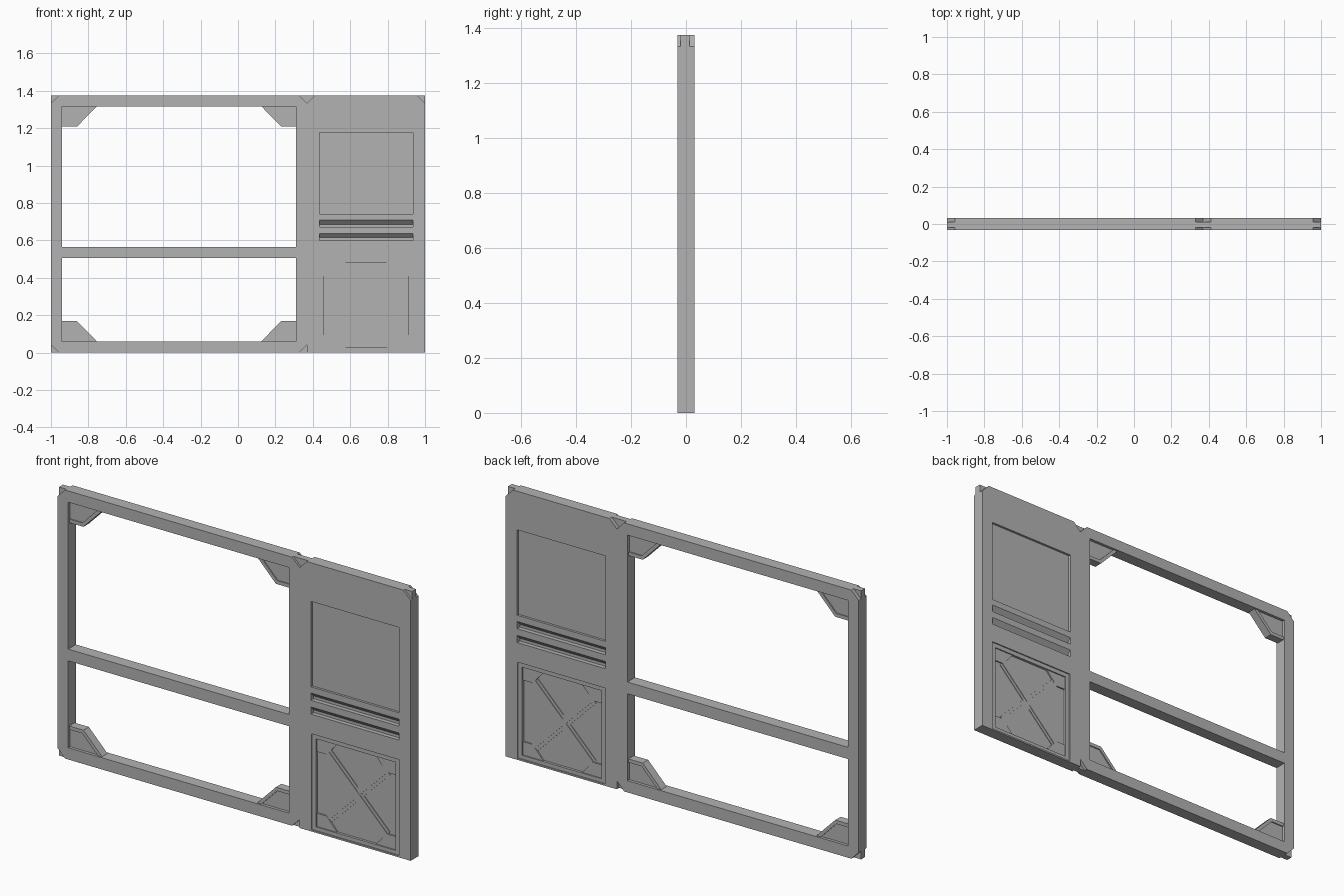
import bpy, bmesh, math

if "Cube" in bpy.data.objects:
    bpy.data.objects.remove(bpy.data.objects["Cube"])

T = 0.031          # half thickness
H = 1.375          # height

steel = bpy.data.materials.new("grey_steel")
steel.diffuse_color = (0.45, 0.45, 0.45, 1)
steel.use_nodes = True
steel.node_tree.nodes["Principled BSDF"].inputs["Base Color"].default_value = steel.diffuse_color


def extrude(name, pts, d0, d1, axis="y"):
    """Extrude an outline: (x, z) points along y, or (y, z) points along x."""
    bm = bmesh.new()
    put = (lambda p, d: (p[0], d, p[1])) if axis == "y" else (lambda p, d: (d, p[0], p[1]))
    a = [bm.verts.new(put(p, d0)) for p in pts]
    b = [bm.verts.new(put(p, d1)) for p in pts]
    bm.faces.new(a)
    bm.faces.new(b[::-1])
    n = len(pts)
    for i in range(n):
        bm.faces.new((a[i], b[i], b[(i + 1) % n], a[(i + 1) % n]))
    bmesh.ops.recalc_face_normals(bm, faces=bm.faces[:])
    me = bpy.data.meshes.new(name)
    bm.to_mesh(me)
    bm.free()
    me.materials.append(steel)
    ob = bpy.data.objects.new(name, me)
    bpy.context.collection.objects.link(ob)
    return ob


def rect(x0, x1, z0, z1):
    return [(x0, z0), (x1, z0), (x1, z1), (x0, z1)]


def cut(body, cutter):
    mod = body.modifiers.new("cut", "BOOLEAN")
    mod.operation, mod.solver, mod.object = "DIFFERENCE", "EXACT", cutter
    dg = bpy.context.evaluated_depsgraph_get()
    me = bpy.data.meshes.new_from_object(body.evaluated_get(dg))
    body.modifiers.clear()
    body.data = me
    bpy.data.objects.remove(cutter)


def both_sides(body, pts, depth_front, depth_back=None):
    """Sink an outline into the front and the back of the wall."""
    db = depth_back or depth_front
    cut(body, extrude("cutter", pts, -T - 0.05, -T + depth_front))
    cut(body, extrude("cutter", pts, T - db, T + 0.05))


# Wall slab with two open window bays
wall = extrude("wall_frame", rect(-1, 1, 0, H), -T, T)
for z0, z1 in ((0.06, 0.505), (0.565, 1.317)):
    cut(wall, extrude("cutter", rect(-0.94, 0.31, z0, z1), -0.1, 0.1))

# Upper inset panel, then the lower stepped inset
both_sides(wall, rect(0.435, 0.935, 0.74, 1.177), 0.012)
both_sides(wall, rect(0.437, 0.933, 0.008, 0.5), 0.006)
both_sides(wall, rect(0.46, 0.91, 0.027, 0.478), 0.019)

# Vent slots with a sloping ceiling
for z in (0.60, 0.671):
    for s in (-1, 1):
        prof = [(s * 0.06, z), (s * 0.009, z), (s * 0.009, z + 0.014),
                (s * T, z + 0.037), (s * 0.06, z + 0.037)]
        cut(wall, extrude("cutter", prof, 0.435, 0.935, "x"))

# Small triangular notches along the top and bottom edges
c, e = 0.042, 0.05
notches = [
    [(-1 - e, H - c - e), (-1 + c + e, H + e), (-1 - e, H + e)],
    [(1 + e, H - c - e), (1 + e, H + e), (1 - c - e, H + e)],
    [(0.37, H - c), (0.37 + c + e, H + e), (0.37 - c - e, H + e)],
    [(-1 - e, c + e), (-1 - e, -e), (-1 + c + e, -e)],
    [(0.37, c), (0.37 - c - e, -e), (0.37, -e)],
]
for n in notches:
    both_sides(wall, n, 0.011, 0.019)


def gusset(name, x, z, sx, sz, pts, half):
    return extrude(name, [(x + sx * u, z + sz * v) for u, v in pts], -half, half)


# Corner gussets in the window bays, with a raised rim
rim = [(-0.01, -0.01), (0.195, -0.01), (0.08, 0.108), (-0.01, 0.108)]
inner = [(-0.03, -0.03), (0.19, -0.03), (0.073, 0.09), (-0.03, 0.09)]
for x, sx, side in ((-0.94, 1, "left"), (0.31, -1, "right")):
    for z, sz, level in ((0.06, 1, "lower"), (1.317, -1, "upper")):
        g = gusset(f"window_gusset_{level}_{side}", x, z, sx, sz, rim, 0.022)
        both_sides(g, [(x + sx * u, z + sz * v) for u, v in inner], 0.015)

# Corner plates of the lower inset
corner = [(-0.005, -0.005), (0.12, -0.005), (0.055, 0.068), (-0.005, 0.068)]
for x, sx, side in ((0.46, 1, "left"), (0.91, -1, "right")):
    for z, sz, level in ((0.027, 1, "lower"), (0.478, -1, "upper")):
        gusset(f"inset_corner_{level}_{side}", x, z, sx, sz, corner, 0.019)

# Crossed braces: each a flat bar with a raised spine
for s, lift in ((1, 0.0), (-1, 0.001)):
    a = s * math.pi / 4
    for part, w, half in (("bar", 0.028, 0.015), ("spine", 0.012, 0.018)):
        pts = [(0.685 + u * math.cos(a) - v * math.sin(a), 0.2525 + u * math.sin(a) + v * math.cos(a))
               for u, v in rect(-0.235, 0.235, -w, w)]
        extrude(f"brace_{part}_{'rising' if s > 0 else 'falling'}", pts, -half - lift, half + lift)
